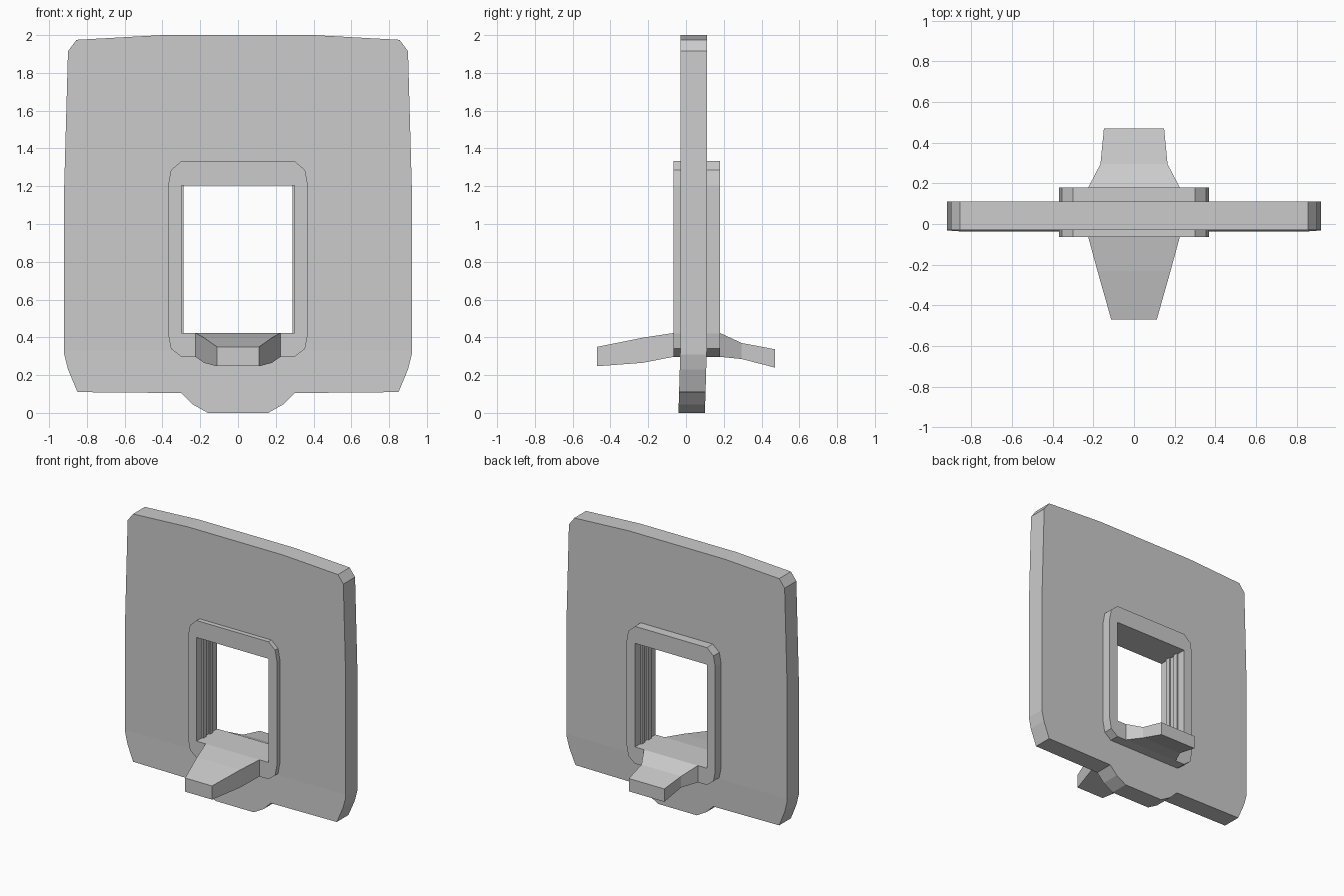
import bpy, bmesh

if "Cube" in bpy.data.objects:
    bpy.data.objects.remove(bpy.data.objects["Cube"])


def finish(name, bm):
    bmesh.ops.recalc_face_normals(bm, faces=bm.faces[:])
    mesh = bpy.data.meshes.new(name)
    bm.to_mesh(mesh)
    bm.free()
    ob = bpy.data.objects.new(name, mesh)
    bpy.context.collection.objects.link(ob)
    return ob


def slab(name, half, y0, y1, bend=None):
    """Extrude a mirrored xz outline between y0 and y1."""
    outline = half + [(-x, z) for x, z in reversed(half)]
    bm = bmesh.new()
    face = bm.faces.new([bm.verts.new((x, y0, z)) for x, z in outline])
    ext = bmesh.ops.extrude_face_region(bm, geom=[face])
    for v in ext["geom"]:
        if isinstance(v, bmesh.types.BMVert):
            v.co.y = y1
    if bend:
        # lean the part below the bend line slightly forwards
        bmesh.ops.bisect_plane(bm, geom=bm.verts[:] + bm.edges[:] + bm.faces[:],
                               plane_co=(0, 0, bend), plane_no=(0, 0, 1))
        for v in bm.verts:
            if v.co.z < bend:
                v.co.y -= 0.01 * (bend - v.co.z) / bend
    return finish(name, bm)


def cut(ob, x, z0, z1):
    """Cut a rectangular opening right through a slab."""
    cutter = slab("opening_cutter", [(x, z0), (x, z1)], -0.5, 0.5)
    cutter.hide_render = True
    mod = ob.modifiers.new("opening", "BOOLEAN")
    mod.operation = "DIFFERENCE"
    mod.solver = "EXACT"
    mod.object = cutter
    dg = bpy.context.evaluated_depsgraph_get()
    mesh = bpy.data.meshes.new_from_object(ob.evaluated_get(dg))
    ob.modifiers.clear()
    ob.data = mesh
    bpy.data.objects.remove(cutter)


def loft(name, sections):
    """Join rectangular sections (y, half width, bottom, top)."""
    bm = bmesh.new()
    rings = [[bm.verts.new(p) for p in ((-w, y, b), (w, y, b), (w, y, t), (-w, y, t))]
             for y, w, b, t in sections]
    for r, s in zip(rings, rings[1:]):
        for i in range(4):
            j = (i + 1) % 4
            bm.faces.new((r[i], r[j], s[j], s[i]))
    bm.faces.new(rings[0])
    bm.faces.new(rings[-1])
    return finish(name, bm)


# Wall panel with rounded corners and a tab at the bottom
panel = slab("wall_panel", [
    (0.16, 0), (0.24, 0.045), (0.30, 0.105), (0.85, 0.11), (0.90, 0.23),
    (0.92, 0.31), (0.92, 1.2), (0.90, 1.915), (0.855, 1.975), (0.40, 2.0)],
    -0.03, 0.11, bend=0.33)
cut(panel, 0.335, 0.36, 1.27)

# Door frame standing proud of both sides
frame = slab("door_frame", [
    (0.30, 0.297), (0.355, 0.34), (0.37, 0.42), (0.37, 1.205),
    (0.355, 1.285), (0.30, 1.333)], -0.065, 0.18)
cut(frame, 0.30, 0.423, 1.205)

# Guide ridges down the jambs
for side, sx in (("left", -1), ("right", 1)):
    for k, y in enumerate((0.0, 0.08)):
        bm = bmesh.new()
        bmesh.ops.create_cube(bm, size=1)
        for v in bm.verts:
            v.co = (sx * 0.30 + v.co.x * 0.024, y + 0.018 + v.co.y * 0.036,
                    0.814 + v.co.z * 0.782)
        finish(f"{side}_guide_{k + 1}", bm)

# Sloping steps in front and behind
loft("front_step", [(-0.47, 0.112, 0.247, 0.35), (-0.23, 0.18, 0.265, 0.398),
                    (-0.065, 0.225, 0.297, 0.423)])
loft("back_step", [(0.18, 0.225, 0.297, 0.423), (0.295, 0.165, 0.285, 0.37),
                   (0.47, 0.148, 0.24, 0.337)])
